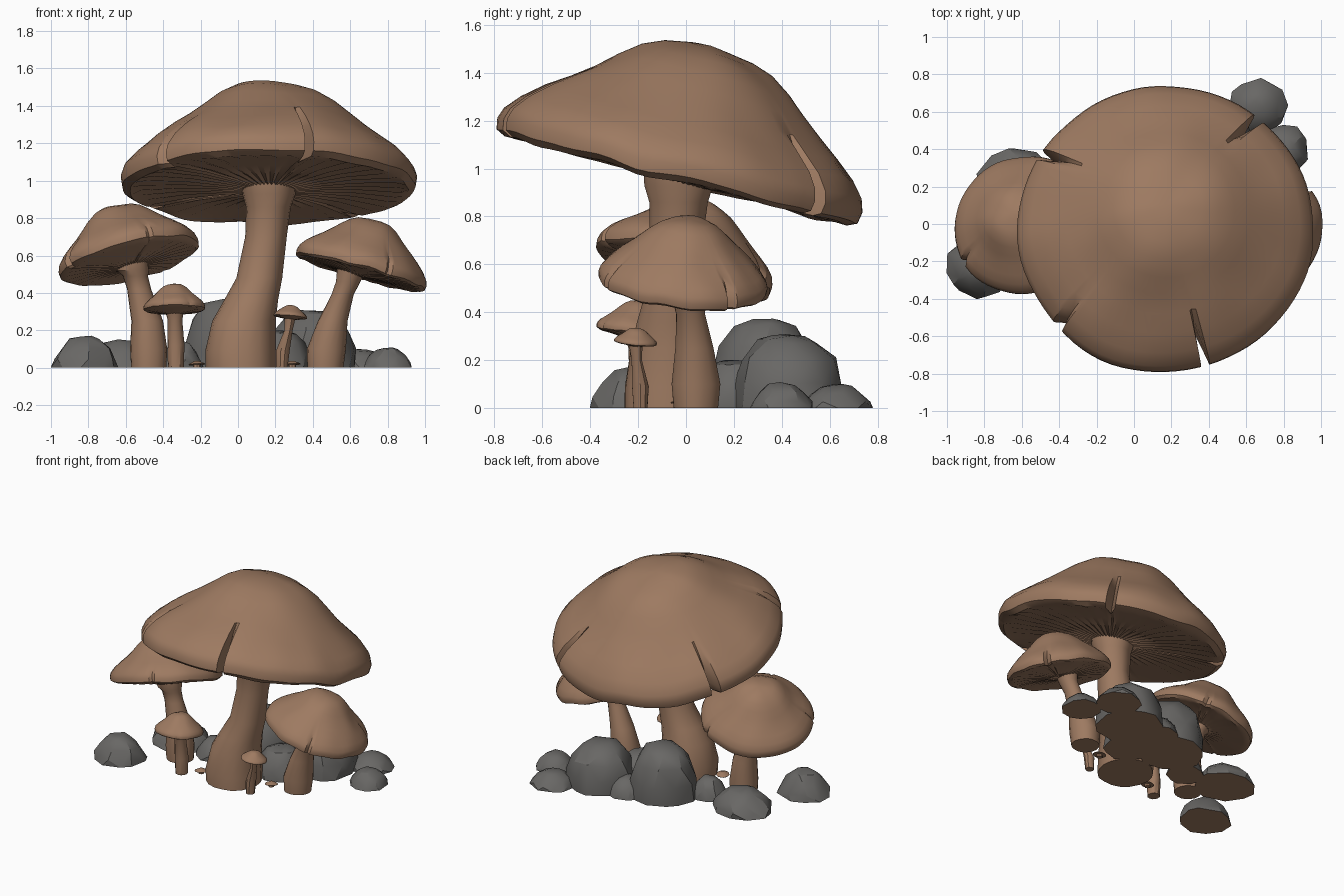
import bpy, bmesh, math, random
from mathutils import Vector, noise

if "Cube" in bpy.data.objects:
    bpy.data.objects.remove(bpy.data.objects["Cube"])

def material(name, rgb):
    m = bpy.data.materials.new(name)
    m.diffuse_color = (*rgb, 1)
    m.use_nodes = True
    m.node_tree.nodes["Principled BSDF"].inputs["Base Color"].default_value = m.diffuse_color
    return m

BROWN = material("mushroom_brown", (0.34, 0.195, 0.12))
GREY = material("rock_grey", (0.14, 0.136, 0.13))

def finish(name, bm, mats, angle):
    bmesh.ops.recalc_face_normals(bm, faces=bm.faces[:])
    me = bpy.data.meshes.new(name)
    bm.to_mesh(me)
    bm.free()
    for m in mats:
        me.materials.append(m)
    me.shade_smooth()
    me.set_sharp_from_angle(angle=math.radians(angle))
    ob = bpy.data.objects.new(name, me)
    bpy.context.collection.objects.link(ob)
    return ob

def skin(bm, rings, first=None, last=None):
    """Join rings of points; close the ends with a centre point or an n-gon."""
    vs = [[bm.verts.new(p) for p in ring] for ring in rings]
    n = len(vs[0])
    for a, b in zip(vs, vs[1:]):
        for i in range(n):
            j = (i + 1) % n
            bm.faces.new((a[i], a[j], b[j], b[i]))
    for ring, tip in ((vs[0], first), (vs[-1], last)):
        if tip is None:
            bm.faces.new(ring)
        else:
            c = bm.verts.new(tip)
            for i in range(n):
                bm.faces.new((ring[i], ring[(i + 1) % n], c))

# cap outline as fractions of radius and height: dome, rolled rim, underside
TOP = [(.12, .985), (.25, .95), (.36, .88), (.47, .76), (.57, .63), (.68, .5),
       (.8, .37), (.91, .24), (.98, .12), (1, .03), (.99, -.06), (.94, -.1)]
GILLS = [(.87, -.09), (.6, -.07), (.35, -.08), (.15, -.1)]

def cap(name, centre, slope, R, H, notches=(), seed=0, segs=72, sag=0):
    """slope = (dz/dx, dz/dy) of the rim; notches = (angle, depth, width before, width after)."""
    bm = bmesh.new()
    rot = Vector((0, 0, 1)).rotation_difference(Vector((-slope[0], -slope[1], 1)).normalized())
    c = Vector(centre)
    # segment angles, with extra ones at each split in the rim
    special = [math.radians(a + d) % math.tau for a, _, w0, w1 in notches for d in (-w0, 0, w1)]
    step = math.tau / segs
    angles = [i * step for i in range(segs)]
    angles = [a for a in angles if all(abs(a - s) > step * .3 for s in special)]
    angles = sorted(angles + special)

    def place(a, t, h, i=0, gill=False):
        edge = min(1, max(0, (t - .5) / .5))
        k = 1
        for na, depth, w0, w1 in notches:
            d = (math.degrees(a) - na + 180) % 360 - 180
            f = max(0, 1 - abs(d) / (w0 if d < 0 else w1))
            k -= depth * f * max(0, (t - .65) / .35) ** 1.2
        d = Vector((math.cos(a), math.sin(a), 0))
        n1 = noise.noise(d * 1.6 + Vector((seed * 7.3, 0, t)))
        n2 = noise.noise(d * t * 3 + Vector((0, seed * 5.1, h)))
        z = H * h + R * .03 * n2 * (0 if gill else 1)
        if gill:
            z += R * .006 * (-1) ** i - sag * (1 - t)
        return c + rot @ (d * (R * t * k * (1 + .03 * n1 * edge)) + Vector((0, 0, z)))

    rings = [[place(a, t, h) for a in angles] for t, h in TOP]
    rings += [[place(a, t, h, i, True) for i, a in enumerate(angles)] for t, h in GILLS]
    skin(bm, rings, c + rot @ Vector((0, 0, H)), c + rot @ Vector((0, 0, -.1 * H - sag)))
    return finish(name, bm, [BROWN], 32)

def stem(name, path, sides=18):
    """path = (x, y, z, radius) stations from the ground up."""
    bm = bmesh.new()
    rings = []
    for x, y, z, r in path:
        ring = []
        for i in range(sides):
            a = math.tau * i / sides
            q = r * (1 + .06 * noise.noise(Vector((math.cos(a) * 1.5, math.sin(a) * 1.5, z * 2 + x * 9))))
            ring.append((x + q * math.cos(a), y + q * math.sin(a), z))
        rings.append(ring)
    skin(bm, rings)
    return finish(name, bm, [BROWN], 35)

# rock outlines: (point count, radius fraction, height fraction)
TALL = ((11, 1, 0), (10, .99, .35), (9, .86, .68), (7, .6, .92), (4, .3, 1))
LOW = ((10, 1, 0), (9, .92, .28), (8, .74, .62), (6, .45, .92), (3, .2, 1))

def rock(name, x, y, rx, ry, h, seed):
    rnd = random.Random(seed)
    bm = bmesh.new()
    for count, rf, zf in (TALL if h > .18 else LOW):
        turn = rnd.random() * 6
        for i in range(count):
            a = turn + math.tau * (i + rnd.uniform(-.25, .25)) / count
            q = rf * rnd.uniform(.92, 1.03)
            z = 0 if zf == 0 else h * zf * rnd.uniform(.94, 1.01)
            bm.verts.new((x + rx * q * math.cos(a), y + ry * q * math.sin(a), z))
    bmesh.ops.convex_hull(bm, input=bm.verts[:])
    loose = [v for v in bm.verts if not v.link_faces]
    bmesh.ops.delete(bm, geom=loose, context='VERTS')
    bmesh.ops.recalc_face_normals(bm, faces=bm.faces[:])
    # brown earth on the underside
    for f in bm.faces:
        f.material_index = 1 if f.normal.z < -.95 else 0
    return finish(name, bm, [GREY, BROWN], 27)

# large mushroom
cap("large_cap", (.17, -.03, 1.0), (0, -.26), .785, .53,
    [(-75, .27, 1, 2.5), (-136, .07, 4, 1.5), (148, .15, 1.5, 3.5), (51, .2, 3, 2)], 1, 84)
stem("large_stem", [(.02, -.07, 0, .19), (.02, -.07, .09, .19), (.035, -.065, .25, .17),
                    (.07, -.06, .36, .145), (.115, -.05, .48, .122), (.15, -.04, .7, .11),
                    (.163, -.03, .86, .122), (.165, -.03, .93, .145), (.165, -.03, 1.0, .15)])

# left mushroom
cap("left_cap", (-.585, -.01, .59), (.25, -.28), .383, .29,
    [(-150, .07, 3, 5), (-70, .04, 3, 3), (60, .05, 4, 4)], 2, 60, .03)
stem("left_stem", [(-.48, 0, 0, .093), (-.48, 0, .1, .098), (-.487, 0, .25, .083),
                   (-.53, 0, .42, .063), (-.55, 0, .49, .066), (-.565, 0, .52, .085), (-.57, 0, .6, .08)])

# right mushroom
cap("right_cap", (.66, -.01, .53), (-.28, -.1), .357, .27,
    [(-65, .06, 3, 3), (35, .1, 3, 5)], 3, 60, .02)
stem("right_stem", [(.465, .04, 0, .095), (.47, .04, .1, .104), (.505, .035, .25, .08),
                    (.56, .02, .39, .06), (.59, .01, .46, .066), (.61, .01, .53, .08)])

# small mushroom in front of the left one
cap("small_cap", (-.34, -.21, .32), (.02, -.15), .166, .13, [(-60, .04, 6, 6)], 4, 32, .03)
stem("small_stem", [(-.333, -.19, 0, .043), (-.333, -.19, .12, .047), (-.337, -.2, .25, .04),
                    (-.34, -.21, .31, .05)], 12)

# tiny mushroom and sprouts
cap("tiny_cap", (.28, -.21, .275), (-.1, -.1), .09, .06, (), 5, 20, .015)
stem("tiny_stem", [(.235, -.19, 0, .03), (.24, -.19, .09, .036), (.27, -.205, .2, .022),
                   (.28, -.21, .275, .03)], 10)
for i, (x, y) in enumerate(((-.22, -.12), (.29, -.02))):
    cap(f"sprout_cap_{i}", (x, y, .018), (.05, -.1), .045, .018, (), 6 + i, 14)
    stem(f"sprout_stem_{i}", [(x, y, 0, .02), (x, y, .018, .02)], 8)

# rocks: x, y, radius x, radius y, height
ROCKS = [(-.82, -.23, .19, .175, .17), (-.62, .22, .23, .2, .15), (-.05, .33, .24, .225, .38),
         (.4, .43, .24, .235, .31), (.66, .63, .16, .15, .1), (.8, .4, .14, .14, .11),
         (-.31, .17, .13, .13, .14), (.22, .2, .17, .17, .2), (.17, .46, .15, .14, .13)]
for i, r in enumerate(ROCKS):
    rock(f"rock_{i + 1}", *r, seed=11 + i)
